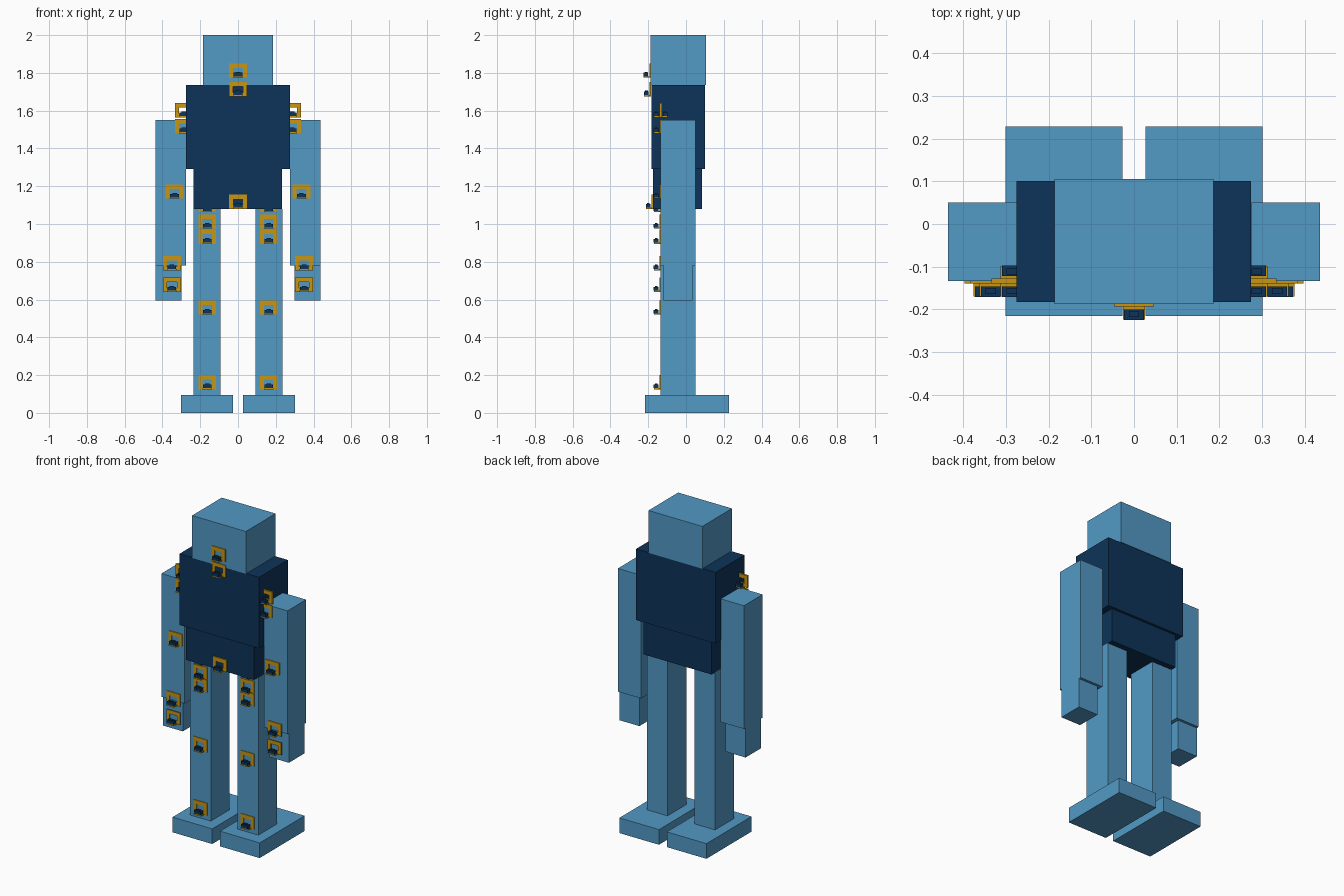
import bpy
import bmesh
from mathutils import Matrix, Vector

cube = bpy.data.objects.get("Cube")
if cube:
    bpy.data.objects.remove(cube, do_unlink=True)


def make_material(name, rgb):
    mat = bpy.data.materials.new(name)
    mat.use_nodes = True
    colour = (*rgb, 1)
    mat.diffuse_color = colour
    mat.node_tree.nodes["Principled BSDF"].inputs["Base Color"].default_value = colour
    return mat


SKY = make_material("sky blue", (0.085, 0.32, 0.56))
NAVY = make_material("navy", (0.004, 0.034, 0.1))
GOLD = make_material("gold", (0.58, 0.305, 0.006))


def add_box(bm, x, y, z, mat_index=0):
    """Add a box spanning the given (low, high) ranges."""
    spans = (x, y, z)
    centre = Vector([(lo + hi) / 2 for lo, hi in spans])
    size = Matrix.Diagonal([hi - lo for lo, hi in spans] + [1])
    made = bmesh.ops.create_cube(bm, size=1, matrix=Matrix.Translation(centre) @ size)
    for face in {f for v in made["verts"] for f in v.link_faces}:
        face.material_index = mat_index


def finish(bm, name, mats):
    mesh = bpy.data.meshes.new(name)
    bm.to_mesh(mesh)
    bm.free()
    for mat in mats:
        mesh.materials.append(mat)
    return place(mesh, name)


def place(mesh, name):
    obj = bpy.data.objects.new(name, mesh)
    bpy.context.collection.objects.link(obj)
    return obj


def box(name, x, y, z, mat):
    bm = bmesh.new()
    add_box(bm, x, y, z)
    return finish(bm, name, [mat])


def box_pair(name, x, y, z, mat):
    box("left_" + name, x, y, z, mat)
    box("right_" + name, (-x[1], -x[0]), y, z, mat)


# Head and body
box("head", (-0.186, 0.186), (-0.188, 0.105), (1.735, 2), SKY)
box("torso", (-0.276, 0.274), (-0.183, 0.101), (1.29, 1.735), NAVY)
box("pelvis", (-0.236, 0.234), (-0.176, 0.085), (1.08, 1.29), NAVY)

# Limbs
box_pair("arm", (0.275, 0.436), (-0.134, 0.05), (0.78, 1.55), SKY)
box_pair("hand", (0.298, 0.436), (-0.12, 0.034), (0.595, 0.78), SKY)
box_pair("leg", (0.093, 0.236), (-0.136, 0.05), (0.095, 1.08), SKY)
box_pair("foot", (0.027, 0.301), (-0.216, 0.228), (0, 0.095), SKY)

# Joint bracket: framed plate, shelf and small motor block, origin at back bottom
W, H, T = 0.047, 0.076, 0.006
HOLE, SILL, LINTEL = 0.026, 0.02, 0.052
bm = bmesh.new()
add_box(bm, (-W, W), (-T, 0), (0, SILL))
add_box(bm, (-W, W), (-T, 0), (LINTEL, H))
for lo, hi in ((-W, -HOLE), (HOLE, W)):
    add_box(bm, (lo, hi), (-T, 0), (SILL, LINTEL))
add_box(bm, (-HOLE, HOLE), (-0.036, -T), (0, 0.007))
add_box(bm, (-0.023, 0.023), (-0.037, -0.012), (0.007, 0.026), 1)
add_box(bm, (-0.012, 0.012), (-0.03, -0.016), (0.026, 0.031), 1)
bracket = finish(bm, "head_bracket", [GOLD, NAVY])
bracket.location = (0, -0.188, 1.775)


def add_bracket(name, x, y, z, flip=False):
    obj = place(bracket.data, name)
    obj.location = (x, y, z)
    if flip:
        obj.rotation_euler.z = 3.14159


# Centre brackets
add_bracket("neck_bracket", 0, -0.186, 1.675)
add_bracket("waist_bracket", 0, -0.176, 1.08)

# Paired brackets along the arms and legs
JOINTS = {
    "upper_shoulder": (0.287, 1.565),
    "lower_shoulder": (0.287, 1.48),
    "elbow": (0.336, 1.134),
    "wrist": (0.35, 0.755),
    "hand": (0.35, 0.64),
    "upper_hip": (0.163, 1.063),
    "middle_hip": (0.163, 0.975),
    "lower_hip": (0.163, 0.895),
    "knee": (0.163, 0.52),
    "ankle": (0.163, 0.125),
}
for side, sign in (("left", 1), ("right", -1)):
    for joint, (x, z) in JOINTS.items():
        add_bracket(f"{side}_{joint}_bracket", sign * x, -0.134, z)
    # Rear half of the shoulder bracket
    add_bracket(f"{side}_rear_shoulder_bracket", sign * 0.287, -0.134, 1.565, True)
